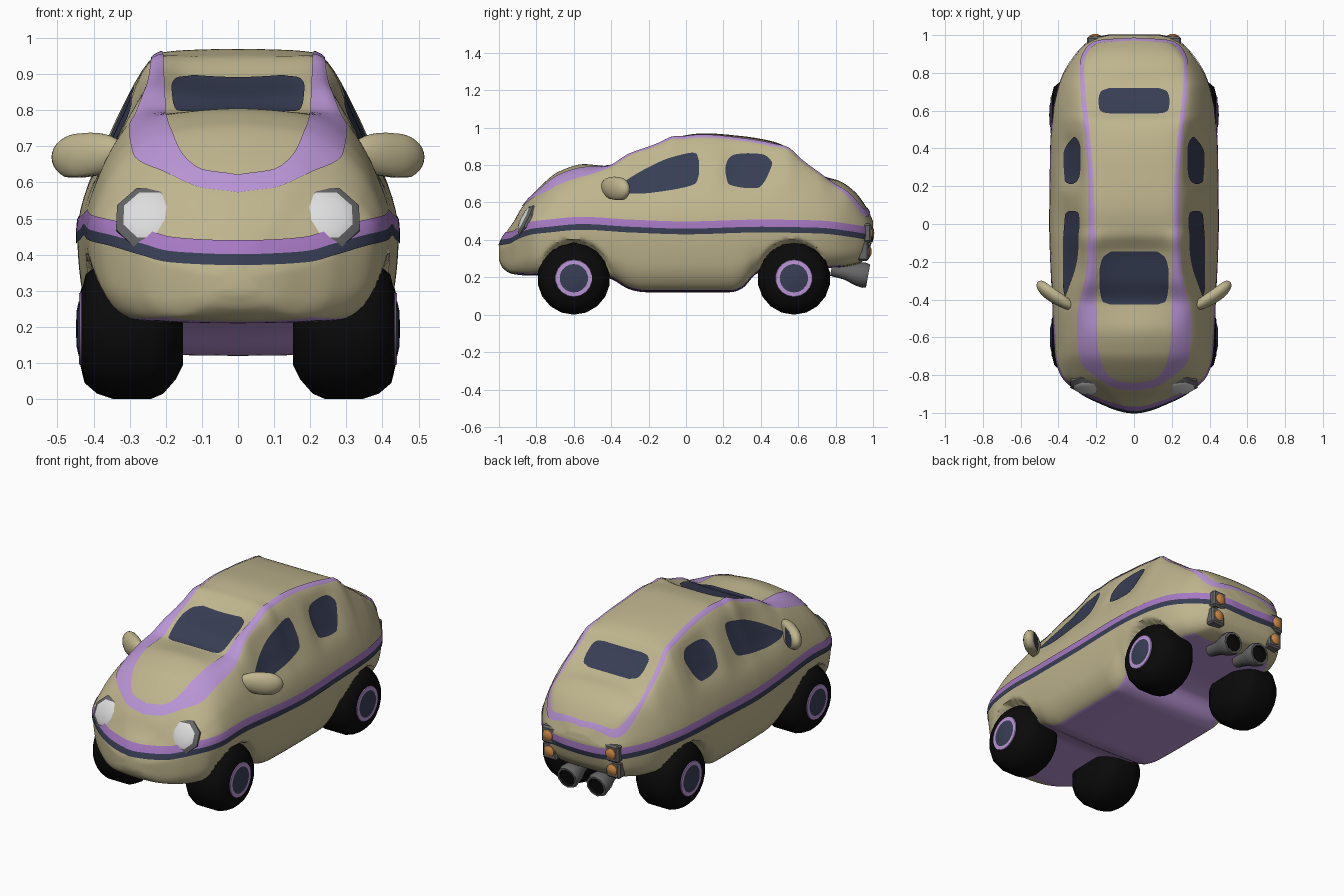
import bpy, bmesh, math
from mathutils import Vector, Matrix
from mathutils.bvhtree import BVHTree

if "Cube" in bpy.data.objects:
    bpy.data.objects.remove(bpy.data.objects["Cube"])

COL = {"tan paint": (.52, .46, .27), "purple paint": (.49, .30, .67), "navy": (.039, .048, .09),
       "black rubber": (.003, .003, .003), "grey metal": (.13, .13, .13),
       "lens white": (.72, .72, .72), "orange lamp": (.62, .25, .06), "deep purple": (.38, .19, .54)}
MATS = []
for n, c in COL.items():
    m = bpy.data.materials.new(n)
    m.diffuse_color = (*c, 1)
    m.use_nodes = True
    m.node_tree.nodes["Principled BSDF"].inputs["Base Color"].default_value = m.diffuse_color
    MATS.append(m)
TAN, PURPLE, NAVY, BLACK, GREY, WHITE, ORANGE, DEEP = range(8)


def hermite(p, t):
    """Smooth monotone curve through (t, value) points."""
    t = min(max(t, p[0][0]), p[-1][0])
    i = 0
    while i < len(p) - 2 and t > p[i + 1][0]:
        i += 1
    sec = lambda k: (p[k + 1][1] - p[k][1]) / (p[k + 1][0] - p[k][0])

    def slope(k):
        if k == 0:
            return sec(0)
        if k == len(p) - 1:
            return sec(k - 1)
        a, b = sec(k - 1), sec(k)
        return 0 if a * b <= 0 else 2 * a * b / (a + b)
    h = p[i + 1][0] - p[i][0]
    s = (t - p[i][0]) / h
    return ((1 + 2 * s) * (1 - s) ** 2 * p[i][1] + s * (1 - s) ** 2 * h * slope(i)
            + s * s * (3 - 2 * s) * p[i + 1][1] + s * s * (s - 1) * h * slope(i + 1))


def curve(pts, n):
    axes = [[(i, q[k]) for i, q in enumerate(pts)] for k in (0, 1)]
    return [tuple(hermite(a, (len(pts) - 1) * i / n) for a in axes) for i in range(n + 1)]


def finish(name, bm, angle=40):
    bm.normal_update()
    for f in bm.faces:
        f.smooth = True
    for e in bm.edges:
        e.smooth = len(e.link_faces) < 2 or e.calc_face_angle(0) < math.radians(angle)
    me = bpy.data.meshes.new(name)
    bm.to_mesh(me)
    for m in MATS:
        me.materials.append(m)
    ob = bpy.data.objects.new(name, me)
    bpy.context.collection.objects.link(ob)
    return ob


def lathe(name, prof, n, loc, direction):
    """Spin (radius, height, colour) points round an axis."""
    bm = bmesh.new()
    rot = Vector(direction).to_track_quat('Z', 'Y').to_matrix()
    rings = [[bm.verts.new(rot @ Vector((r * math.cos(a), r * math.sin(a), h)) + Vector(loc))
              for a in [2 * math.pi * (k + .5) / n for k in range(n)]] for r, h, c in prof]
    for i in range(len(prof) - 1):
        for k in range(n):
            l = (k + 1) % n
            bm.faces.new((rings[i][k], rings[i][l], rings[i + 1][l], rings[i + 1][k])).material_index = prof[i][2]
    bmesh.ops.remove_doubles(bm, verts=bm.verts, dist=1e-5)
    bmesh.ops.recalc_face_normals(bm, faces=bm.faces)
    return finish(name, bm)


# body profiles along y
TOP = [(-1, .37), (-.985, .405), (-.92, .5), (-.88, .57), (-.785, .68), (-.68, .765), (-.545, .805),
       (-.46, .798), (-.42, .795), (-.3, .84), (-.15, .886), (-.05, .95), (.1, .97), (.28, .957),
       (.45, .93), (.54, .895), (.61, .825), (.74, .74), (.82, .715), (.9, .66), (.97, .566), (1, .5)]
DROP = [(-1, .01), (-.85, .045), (-.6, .06), (-.42, .005), (-.3, -.02), (-.15, -.028), (0, .008),
        (.45, .015), (.6, -.008), (.7, -.005), (.82, .03), (1, .02)]
BOTTOM = [(-1, .29), (-.98, .25), (-.93, .218), (-.85, .21), (-.5, .215), (-.4, .19), (-.3, .135), (-.22, .12),
          (.24, .12), (.3, .14), (.38, .22), (.5, .245), (.8, .25), (.92, .27), (.97, .32), (1, .41)]
WIDTH = [(-1, .04), (-.985, .1), (-.95, .18), (-.9, .275), (-.8, .385), (-.7, .415), (-.4, .43), (0, .445),
         (.4, .44), (.6, .425), (.7, .405), (.8, .37), (.9, .305), (.96, .245), (.985, .2), (1, .13)]
EDGE = [(-1, .02), (-.95, .1), (-.9, .16), (-.8, .24), (-.6, .28), (-.4, .265), (-.2, .23), (0, .215),
        (.2, .218), (.5, .24), (.75, .265), (.85, .255), (.95, .18), (1, .08)]
LEAN = [(-1, .69), (-.5, .69), (-.25, .63), (.5, .63), (.8, .69), (1, .69)]
WHEEL_Y, WHEEL_R = (-.6, .577), .195
DENTS = [(-.13, .75, .24, .12), (.33, .77, .13, .11)]
SEG = 8


def section(y):
    zt, zb, w, xe = (hermite(p, y) for p in (TOP, BOTTOM, WIDTH, EDGE))
    ze = zt - hermite(DROP, y)
    zw = min(.46, zb + .57 * (zt - zb))
    p = [(0, zt), (xe * .6, zt + (ze - zt) * .25), (xe, ze),
         (xe + hermite(LEAN, y) * (w - xe), ze - .45 * (ze - zw)),
         (w, zw), (w * .955, zb + .42 * (zw - zb)), (w * .73, zb + .01), (0, zb)]
    p = [(-p[1][0], p[1][1])] + p + [(-p[6][0], p[6][1])]
    out = []
    for x, z in curve(p, 9 * SEG)[SEG:8 * SEG + 1]:
        if x > .2:  # window recesses
            x -= sum(.02 * math.exp(-((y - a) / c) ** 4 - ((z - b) / d) ** 4) for a, b, c, d in DENTS)
        for wy in WHEEL_Y:  # wheel arches
            if z < .45:
                x = min(x, .355 + 5 * max(0, math.hypot(y - wy, z - .195) - .19))
        out.append((x, z))
    return out


# body shell
bm = bmesh.new()
N, H = 150, 7 * SEG
rings = []
for i in range(N + 1):
    t = i / N
    y = .6 * -math.cos(math.pi * t) + .4 * (2 * t - 1)
    half = section(y)
    ring = half + [(-x, z) for x, z in half[-2:0:-1]]
    rings.append([bm.verts.new((x, y, z)) for x, z in ring])
for a, b in zip(rings, rings[1:]):
    for j in range(2 * H):
        k = (j + 1) % (2 * H)
        f = bm.faces.new((a[j], a[k], b[k], b[j]))
        under = min(j, 2 * H - 1 - j) >= 6 * SEG - 1 and -.91 < a[0].co.y < .84
        f.material_index = PURPLE if under else TAN
bm.faces.new(rings[0])
bm.faces.new(rings[-1])
bmesh.ops.recalc_face_normals(bm, faces=bm.faces)
bm.normal_update()
TREE = BVHTree.FromBMesh(bm)
finish("body", bm, 60)


def plate(name, a, b, color, across, lift=.004):
    """Thin painted skin on the body between two rows of (origin, direction) rays."""
    bm = bmesh.new()
    rows = []
    for (o1, d1), (o2, d2) in zip(a, b):
        row = []
        for k in range(across + 1):
            o, d = Vector(o1).lerp(Vector(o2), k / across), Vector(d1)
            hit, nor = TREE.ray_cast(o, d)[:2]
            if hit is None:
                hit, nor = TREE.find_nearest(o + d * 1.45)[:2]
            row.append(bm.verts.new(hit + nor * lift))
        rows.append(row)
    for r, s in zip(rows, rows[1:]):
        for k in range(across):
            bm.faces.new((r[k], r[k + 1], s[k + 1], s[k])).material_index = color
    bm.normal_update()
    ref = sum((f.normal.dot(f.calc_center_median() - Vector((0, f.calc_center_median().y * .8, .45)))
               for f in bm.faces))
    if ref < 0:
        bmesh.ops.reverse_faces(bm, faces=bm.faces)
    finish(name, bm, 80)


def down(pts, n, s=1):
    return [((s * x, y, 2), (0, 0, -1)) for x, y in curve(pts, n)]


def inward(pts, n, s):
    return [((s * 2, y, z), (-s, 0, 0)) for y, z in curve(pts, n)]


# waist stripe rays: fan round the nose, along the side, fan round the tail
STRIPE = [(-1, .37), (-.93, .38), (-.88, .4), (-.78, .432), (-.55, .454), (-.3, .44), (0, .43),
          (.4, .44), (.7, .435), (.85, .415), (1, .385)]


def waist(s, dz):
    rays = []
    path = [(-.7, k * 3) for k in range(30)] + [(-.7 + k * .02, 90) for k in range(71)] + \
           [(.7, 93 + k * 3) for k in range(30)]
    for cy, deg in path:
        a = math.radians(deg)
        d = Vector((s * math.sin(a), -math.cos(a), 0))
        rays.append((Vector((0, cy, hermite(STRIPE, cy + .3 * d.y) + dz)) + d * 2, -d))
    return rays


ROOF_IN = [(0, -.842), (.1, -.822), (.165, -.75), (.195, -.6), (.2, -.42), (.205, -.2), (.208, 0), (.212, .2),
           (.236, .5), (.258, .7), (.264, .83), (.24, .91), (.18, .955), (0, .968)]
ROOF_OUT = [(0, -.88), (.1, -.864), (.21, -.8), (.29, -.7), (.3, -.5), (.25, -.25), (.237, 0), (.238, .2),
            (.26, .5), (.28, .7), (.284, .84), (.255, .925), (.185, .97), (0, .983)]
FRONT_TOP = [(-.38, .675), (-.345, .7), (-.25, .76), (-.08, .84), (.03, .865), (.055, .86), (.07, .82)]
FRONT_LOW = [(-.38, .665), (-.345, .65), (-.25, .645), (-.08, .665), (.03, .69), (.055, .705), (.07, .75)]
REAR_TOP = [(.21, .79), (.225, .83), (.26, .855), (.33, .862), (.4, .858), (.44, .84), (.46, .815)]
REAR_LOW = [(.21, .76), (.225, .7), (.26, .685), (.33, .675), (.38, .675), (.42, .71), (.46, .795)]
WINDSCREEN = [(.13, -.425), (.165, -.41), (.182, -.34), (.185, -.26), (.168, -.18), (.125, -.145)]
BACKLIGHT = [(.13, .718), (.175, .7), (.188, .655), (.185, .61), (.16, .587), (.12, .582)]

for name, p in (("windscreen", WINDSCREEN), ("rear_window", BACKLIGHT)):
    plate(name, down(p, 20), down(p, 20, -1), NAVY, 16)

TYRE = [(0, -.14, BLACK), (.1, -.14, BLACK), (.14, -.12, BLACK), (.18, -.085, BLACK), (.195, -.05, BLACK),
        (.195, .05, BLACK), (.18, .095, BLACK), (.15, .13, BLACK), (.1, .142, PURPLE), (.098, .146, PURPLE),
        (.076, .146, NAVY), (.05, .152, NAVY), (0, .154, NAVY)]
LIGHT = [(0, -.08, GREY), (.075, -.08, GREY), (.096, -.02, GREY), (.098, .015, GREY), (.075, .03, WHITE),
         (.05, .038, WHITE), (0, .043, WHITE)]
PIPE = [(0, -.1, GREY), (.035, -.1, GREY), (.042, -.02, GREY), (.062, .04, GREY), (.068, .08, GREY),
        (.062, .1, GREY), (.05, .1, BLACK), (.046, .085, BLACK), (0, .085, BLACK)]
LAMP = [(.034, 0, ORANGE), (.032, .006, ORANGE), (.018, .014, ORANGE), (0, .017, ORANGE)]

for s, side in ((1, "left"), (-1, "right")):
    # painted stripes and side windows
    plate("navy_stripe_" + side, waist(s, 0), waist(s, .03), NAVY, 2)
    plate("purple_stripe_" + side, waist(s, .03), waist(s, .068), DEEP, 3)
    plate("roof_stripe_" + side, down(ROOF_IN, 130, s), down(ROOF_OUT, 130, s), PURPLE, 5)
    plate("front_window_" + side, inward(FRONT_TOP, 30, s), inward(FRONT_LOW, 30, s), NAVY, 8)
    plate("back_window_" + side, inward(REAR_TOP, 24, s), inward(REAR_LOW, 24, s), NAVY, 8)
    # wheels
    for y, end, x in ((WHEEL_Y[0], "front", .292), (WHEEL_Y[1], "rear", .295)):
        lathe(f"{end}_wheel_{side}", TYRE, 18, (s * x, y, WHEEL_R), (s, 0, 0))
    # headlights, exhausts
    lathe("headlight_" + side, LIGHT, 8, (s * .245, -.845, .497), (s * .08, -.88, .42))
    lathe("exhaust_" + side, PIPE, 10, (s * .095, .875, .225), (0, 1, -.18))
    # tail lamps in bevelled housings
    for y, z, part in ((.962, .437, "upper"), (.948, .338, "lower")):
        bm = bmesh.new()
        bmesh.ops.create_cube(bm, matrix=Matrix.Translation((s * .205, y, z)) @ Matrix.Diagonal((.09, .06, .1, 1)))
        bmesh.ops.bevel(bm, geom=bm.edges[:], offset=.01, segments=1, affect='EDGES')
        for f in bm.faces:
            f.material_index = GREY
        finish(f"{part}_lamp_housing_{side}", bm, 30)
        lathe(f"{part}_tail_lamp_{side}", LAMP, 10, (s * .205, y + .028, z), (0, 1, 0))
    # door mirror: drooping egg growing out of the body, glass face at the back
    bm = bmesh.new()
    bmesh.ops.create_uvsphere(bm, u_segments=24, v_segments=16, radius=1)
    for v in bm.verts:
        v.co.y = min(v.co.y, .6)
        v.co.z = max(v.co.z, -.85)
        if v.co.x * s < 0:
            v.co.z += .25 * abs(v.co.x)
            v.co.x *= 1.5
    bm.normal_update()
    for f in bm.faces:
        f.material_index = NAVY if f.normal.y > .98 and f.calc_center_median().x * s > -.4 else TAN
    bmesh.ops.transform(bm, verts=bm.verts, matrix=Matrix.Translation((s * .434, -.365, .67))
                        @ Matrix.Rotation(s * math.radians(35), 4, 'Z') @ Matrix.Diagonal((.096, .044, .066, 1)))
    finish("door_mirror_" + side, bm, 50)
